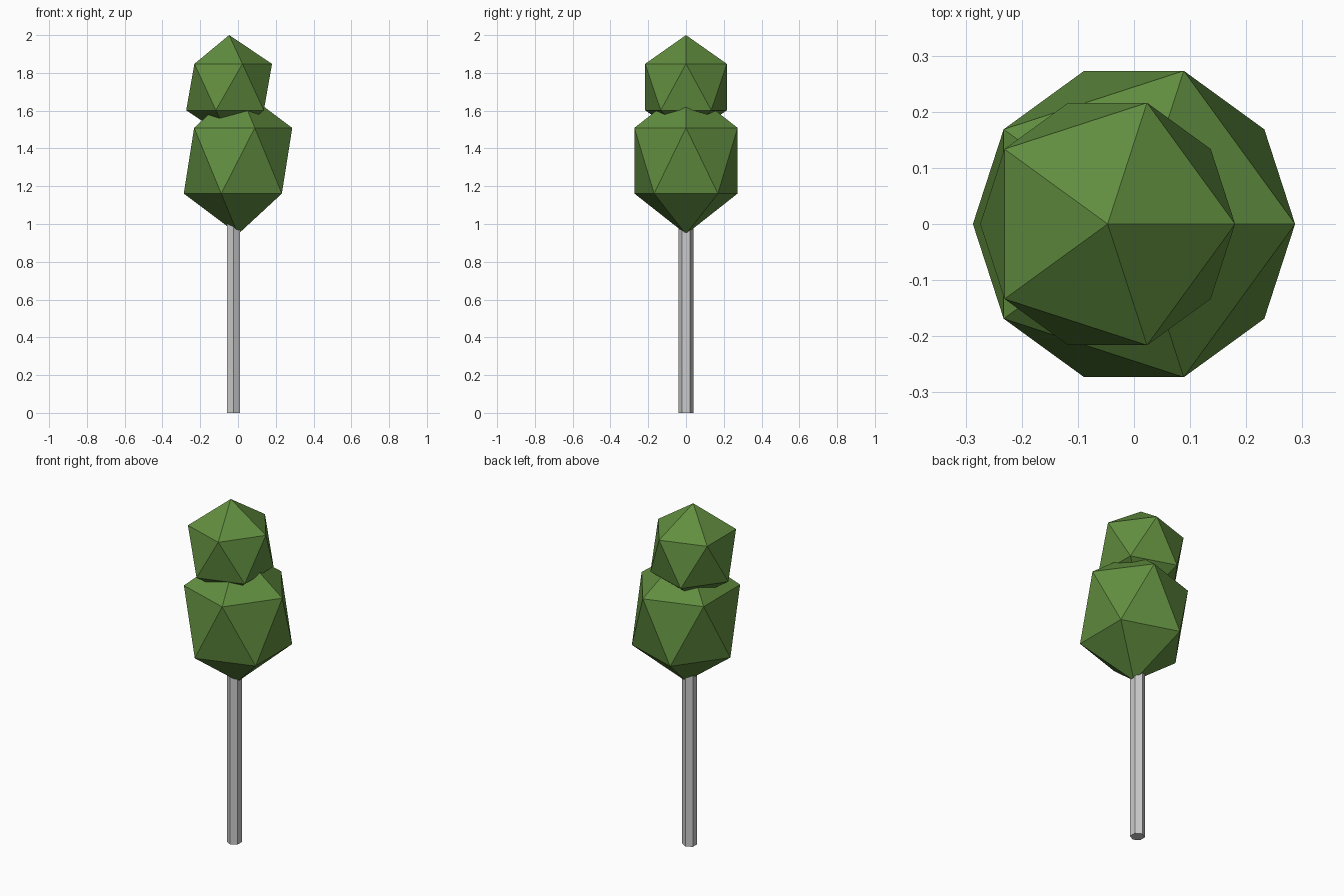
import bpy

if "Cube" in bpy.data.objects:
    bpy.data.objects.remove(bpy.data.objects["Cube"])

leaf = bpy.data.materials.new("leaf_green")
leaf.diffuse_color = (0.12, 0.27, 0.05, 1)
leaf.use_nodes = True
leaf.node_tree.nodes["Principled BSDF"].inputs["Base Color"].default_value = leaf.diffuse_color


def foliage(name, loc, width, height):
    """Low-poly leaf ball: a stretched 20-sided ball."""
    bpy.ops.mesh.primitive_ico_sphere_add(subdivisions=1, radius=1, location=loc)
    ob = bpy.context.object
    ob.name = name
    ob.scale = (width, width, height)
    bpy.ops.object.transform_apply(location=False, rotation=False, scale=True)
    ob.data.materials.append(leaf)


# Six-sided trunk, its top tucked into the foliage
top = 1.1
bpy.ops.mesh.primitive_cylinder_add(vertices=6, radius=0.04, depth=top,
                                    location=(-0.024, 0, top / 2))
bpy.context.object.name = "trunk"

# Two stacked leaf balls
foliage("lower_foliage", (0, 0, 1.335), 0.321, 0.389)
foliage("upper_foliage", (-0.047, 0, 1.725), 0.254, 0.275)
